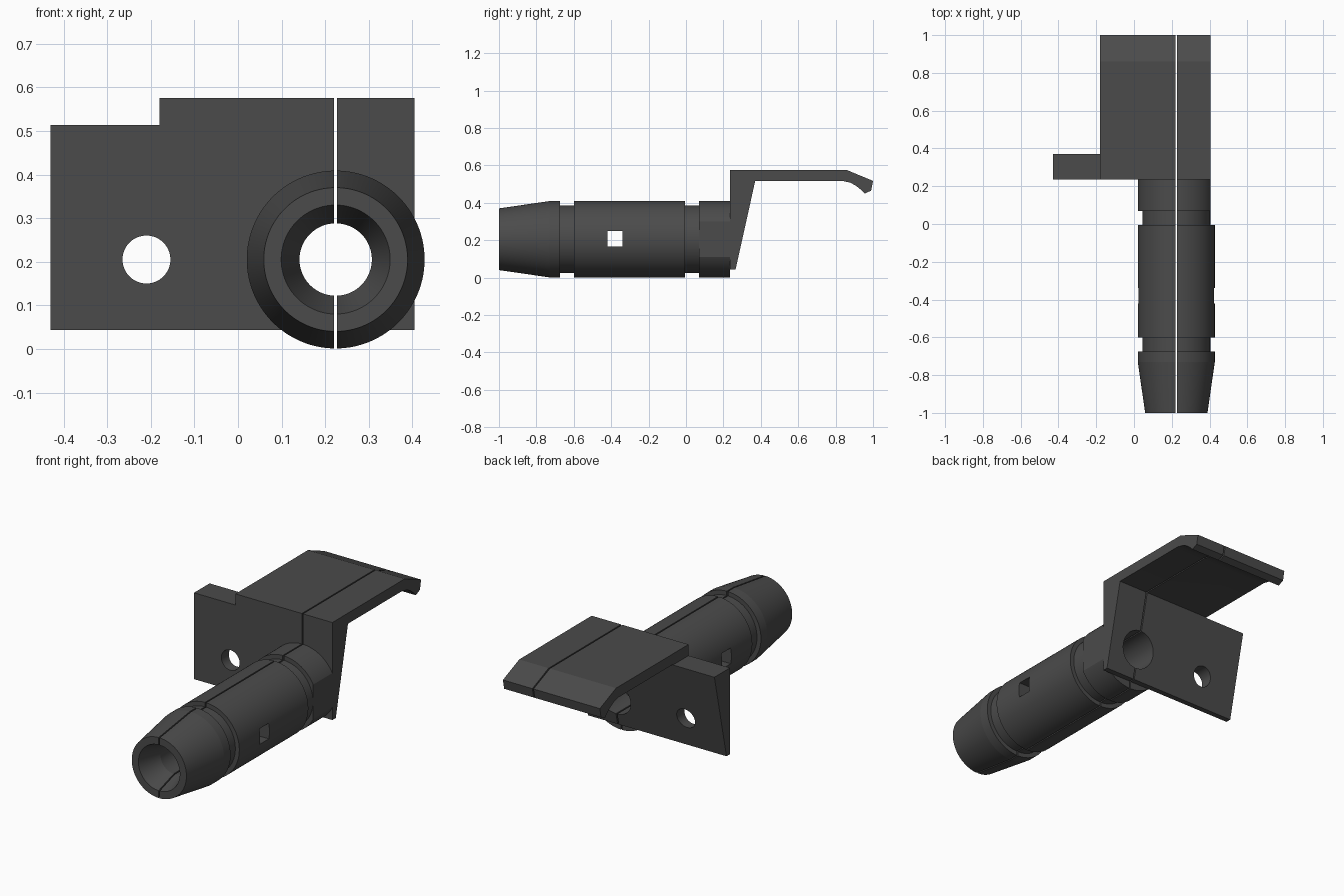
import bpy, bmesh, math

if "Cube" in bpy.data.objects:
    bpy.data.objects.remove(bpy.data.objects["Cube"])

CX, CZ = 0.224, 0.205   # axis of the split tube


def make_object(name, bm):
    bmesh.ops.recalc_face_normals(bm, faces=bm.faces)
    mesh = bpy.data.meshes.new(name)
    bm.to_mesh(mesh)
    bm.free()
    obj = bpy.data.objects.new(name, mesh)
    bpy.context.collection.objects.link(obj)
    return obj


def lathe(name, profile, x=CX, z=CZ, steps=96):
    """Revolve a closed (y, radius) profile around an axis parallel to y."""
    bm = bmesh.new()
    rings = []
    for i in range(steps):
        a = 2 * math.pi * (i + 0.5) / steps
        rings.append([bm.verts.new((x + r * math.cos(a), y, z + r * math.sin(a)))
                      for y, r in profile])
    n = len(profile)
    for i in range(steps):
        p, q = rings[i], rings[(i + 1) % steps]
        for j in range(n):
            k = (j + 1) % n
            bm.faces.new((p[j], p[k], q[k], q[j]))
    return make_object(name, bm)


def rod(name, x, z, r, y0, y1):
    bm = bmesh.new()
    ring = [bm.verts.new((x + r * math.cos(2 * math.pi * i / 64), y0,
                          z + r * math.sin(2 * math.pi * i / 64))) for i in range(64)]
    face = bm.faces.new(ring)
    return extrude(name, bm, face, (0, y1 - y0, 0))


def extrude(name, bm, face, vec):
    res = bmesh.ops.extrude_face_region(bm, geom=[face], use_keep_orig=True)
    verts = [g for g in res["geom"] if isinstance(g, bmesh.types.BMVert)]
    bmesh.ops.translate(bm, verts=verts, vec=vec)
    return make_object(name, bm)


def box(name, x0, x1, y0, y1, z0, z1):
    bm = bmesh.new()
    bmesh.ops.create_cube(bm, size=1)
    bmesh.ops.scale(bm, verts=bm.verts, vec=(x1 - x0, y1 - y0, z1 - z0))
    bmesh.ops.translate(bm, verts=bm.verts,
                        vec=((x0 + x1) / 2, (y0 + y1) / 2, (z0 + z1) / 2))
    return make_object(name, bm)


def cut(obj, cutter):
    cutter.hide_render = True
    mod = obj.modifiers.new("cut", 'BOOLEAN')
    mod.operation = 'DIFFERENCE'
    mod.solver = 'EXACT'
    mod.object = cutter
    bpy.context.view_layer.objects.active = obj
    bpy.ops.object.modifier_apply(modifier=mod.name)
    bpy.data.objects.remove(cutter)


def slit():
    return box("slit_cutter", CX - 0.0035, CX + 0.0035, -1.2, 1.2, -0.2, 0.8)


# Tube: tapered nose, two grooves, flared mouth and a through bore
tube = lathe("split_tube", [
    (-1.0, 0.165), (-0.73, 0.204), (-0.675, 0.204), (-0.675, 0.18),
    (-0.60, 0.18), (-0.60, 0.204), (-0.005, 0.204), (-0.005, 0.18),
    (0.07, 0.18), (0.07, 0.204), (0.235, 0.204),
    (0.235, 0.10), (0.10, 0.10), (0.10, 0.083), (-0.87, 0.083), (-1.0, 0.125)])
cut(tube, box("window_cutter", -0.1, 0.6, -0.42, -0.34, 0.165, 0.25))
cut(tube, box("collar_flat_cutter", 0.405, 0.6, 0.03, 0.4, -0.1, 0.6))
cut(tube, slit())

# Bracket: wedge-shaped wall, top shelf and hooked lip as one side profile
side = [(0.235, 0.043), (0.235, 0.575), (0.86, 0.575), (1.0, 0.517),
        (0.99, 0.465), (0.955, 0.449), (0.935, 0.47), (0.91, 0.49),
        (0.88, 0.507), (0.835, 0.517), (0.37, 0.517), (0.265, 0.043)]
bm = bmesh.new()
face = bm.faces.new([bm.verts.new((-0.43, y, z)) for y, z in side])
bracket = extrude("latch_bracket", bm, face, (0.835, 0, 0))
# The left tab is lower and has no shelf
cut(bracket, box("tab_top_cutter", -0.6, -0.18, 0.0, 1.2, 0.514, 0.8))
cut(bracket, box("tab_lip_cutter", -0.6, -0.18, 0.6, 1.2, 0.3, 0.7))
# Mounting hole, bore and slit
cut(bracket, rod("mount_hole_cutter", -0.21, CZ, 0.055, 0.1, 0.6))
cut(bracket, rod("bore_cutter", CX, CZ, 0.10, 0.1, 0.6))
cut(bracket, slit())

for obj in (tube, bracket):
    bpy.ops.object.select_all(action='DESELECT')
    obj.select_set(True)
    bpy.context.view_layer.objects.active = obj
    bpy.ops.object.shade_smooth_by_angle(angle=math.radians(20 if obj is bracket else 7))
    # Dark plastic finish
    mat = bpy.data.materials.get("dark_plastic") or bpy.data.materials.new("dark_plastic")
    mat.diffuse_color = (0.07, 0.07, 0.07, 1)
    mat.use_nodes = True
    mat.node_tree.nodes["Principled BSDF"].inputs["Base Color"].default_value = mat.diffuse_color
    obj.data.materials.clear()
    obj.data.materials.append(mat)
